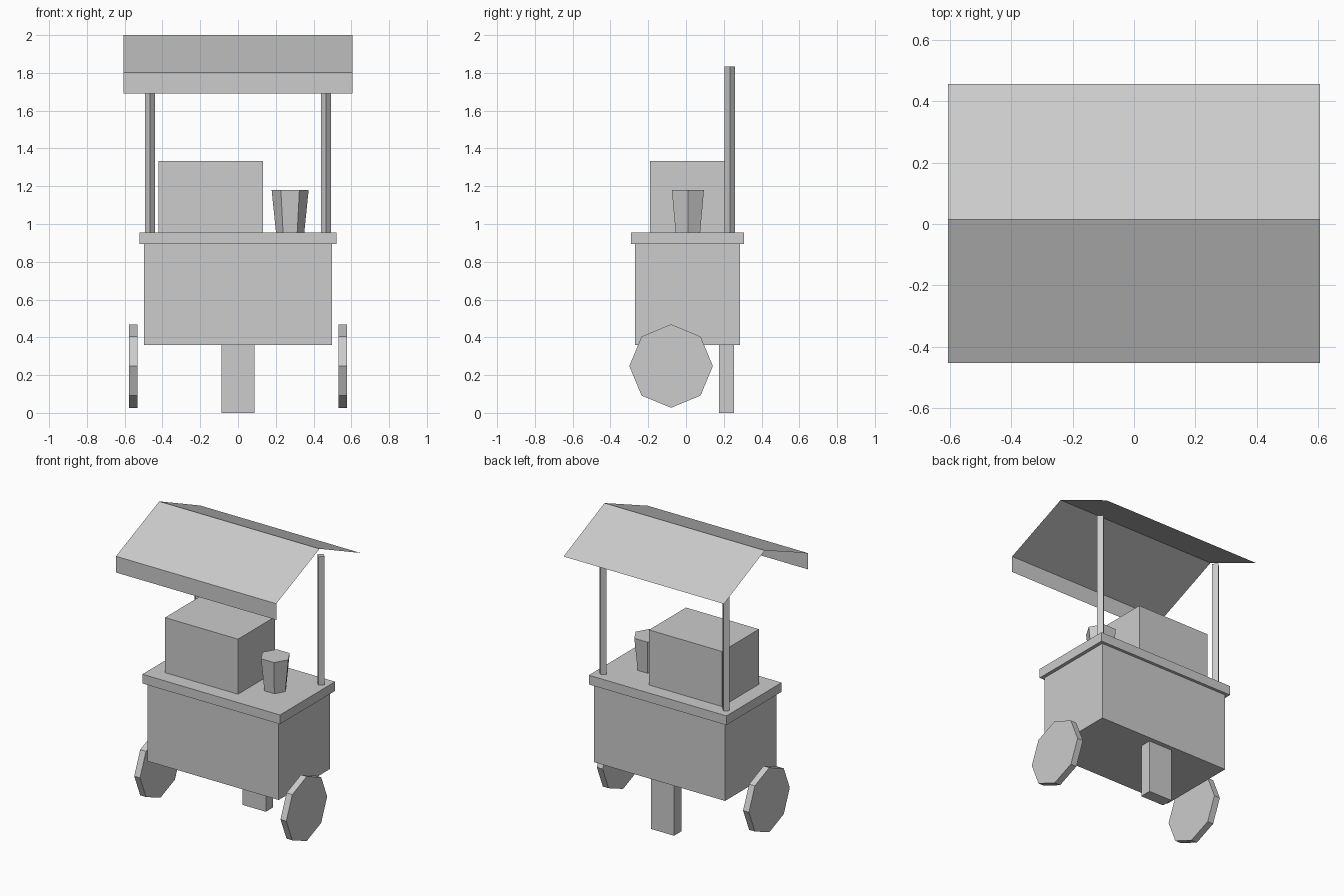
import bpy, math

if "Cube" in bpy.data.objects:
    bpy.data.objects.remove(bpy.data.objects["Cube"])

grey = bpy.data.materials.new("light grey")
grey.diffuse_color = (0.604, 0.604, 0.604, 1)
grey.use_nodes = True
grey.node_tree.nodes["Principled BSDF"].inputs["Base Color"].default_value = grey.diffuse_color


def mesh_object(name, verts, faces):
    me = bpy.data.meshes.new(name)
    me.from_pydata(verts, [], faces)
    me.materials.append(grey)
    me.update()
    ob = bpy.data.objects.new(name, me)
    bpy.context.collection.objects.link(ob)
    return ob


def box(name, x, y, z):
    verts = [(a, b, c) for c in z for b in y for a in x]
    faces = [(0, 2, 3, 1), (4, 5, 7, 6), (0, 1, 5, 4),
             (2, 6, 7, 3), (0, 4, 6, 2), (1, 3, 7, 5)]
    return mesh_object(name, verts, faces)


def prism(name, n, r0, r1, h0, h1, centre, along_x=False):
    """n-sided capped prism; its first corner lies on an axis."""
    verts = []
    for r, h in ((r0, h0), (r1, h1)):
        for i in range(n):
            a = 2 * math.pi * i / n
            u, v = centre[0] + r * math.cos(a), centre[1] + r * math.sin(a)
            verts.append((h, u, v) if along_x else (u, v, h))
    faces = [(i, (i + 1) % n, n + (i + 1) % n, n + i) for i in range(n)]
    faces += [tuple(reversed(range(n))), tuple(range(n, 2 * n))]
    return mesh_object(name, verts, faces)


# Cart body, counter and rear support leg
box("cart_body", (-0.497, 0.497), (-0.27, 0.287), (0.36, 0.893))
box("counter", (-0.521, 0.521), (-0.29, 0.307), (0.893, 0.956))
box("support_leg", (-0.088, 0.088), (0.175, 0.255), (0, 0.36))

# Display case with a thin front pane
box("display_case", (-0.42, 0.133), (-0.19, 0.21), (0.956, 1.333))
pane_y = -0.196
mesh_object("front_pane",
            [(-0.395, pane_y, 0.98), (0.108, pane_y, 0.98),
             (0.108, pane_y, 1.31), (-0.395, pane_y, 1.31)], [(0, 1, 2, 3)])

# Six-sided cup
prism("cup", 6, 0.075, 0.098, 0.956, 1.18, (0.276, 0.01))

# Wheels and posts, one each side
for side, s in (("left", -1), ("right", 1)):
    lo, hi = sorted((s * 0.532, s * 0.576))
    prism(side + "_wheel", 8, 0.221, 0.221, lo, hi, (-0.079, 0.248), True)
    prism(side + "_post", 4, 0.0275, 0.0275, 0.956, 1.835, (s * 0.466, 0.232))

# Sheet canopy: valance, front slope, back slope
profile = [(-0.453, 1.692), (-0.453, 1.803), (0.015, 2.0), (0.457, 1.803)]
verts = [(x, y, z) for y, z in profile for x in (-0.607, 0.607)]
mesh_object("canopy", verts,
            [(2 * i, 2 * i + 1, 2 * i + 3, 2 * i + 2) for i in range(3)])
